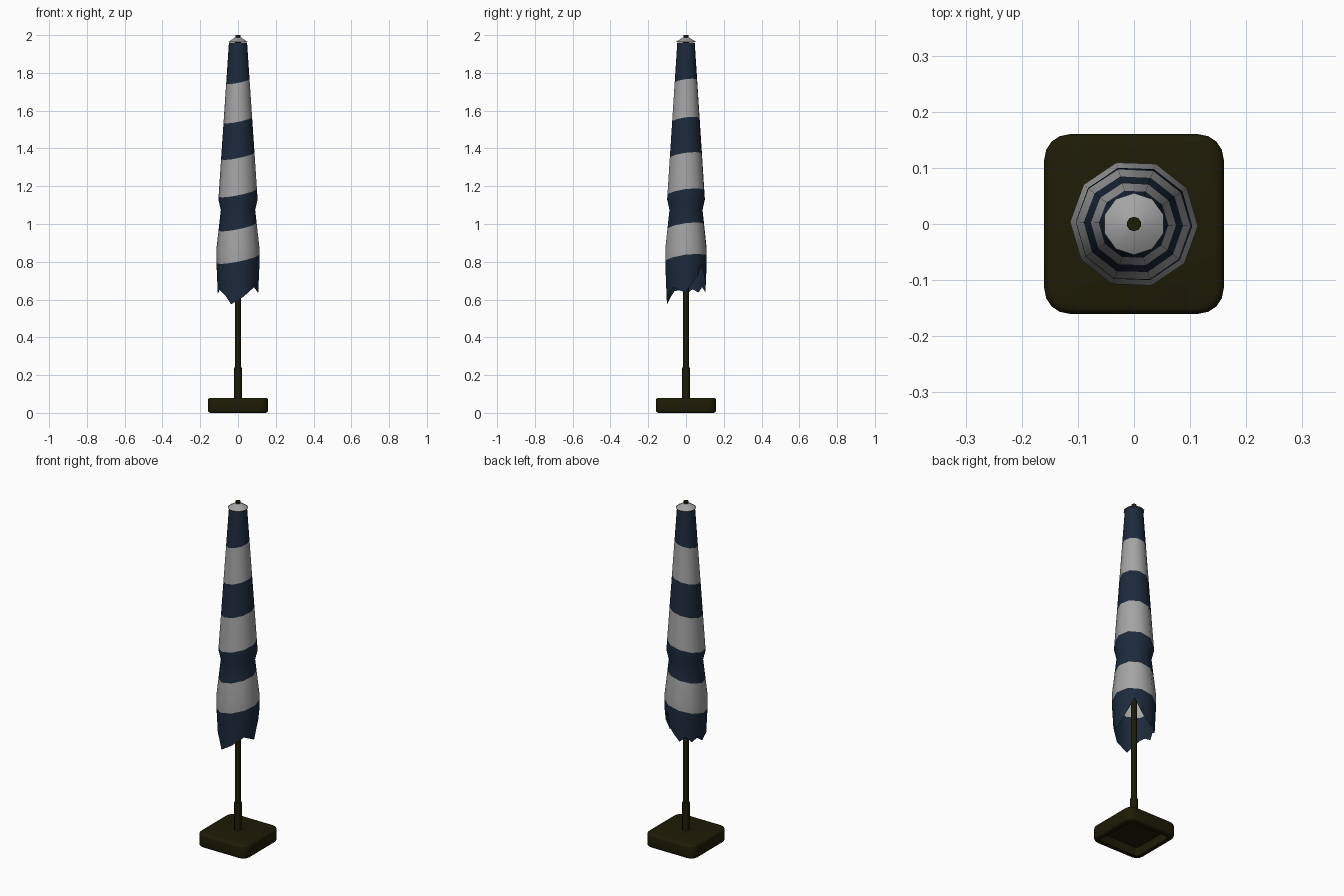
import bpy, bmesh, math
from mathutils import Vector

if "Cube" in bpy.data.objects:
    bpy.data.objects.remove(bpy.data.objects["Cube"])


def material(name, rgb):
    m = bpy.data.materials.new(name)
    m.diffuse_color = (*rgb, 1)
    m.use_nodes = True
    m.node_tree.nodes["Principled BSDF"].inputs["Base Color"].default_value = m.diffuse_color
    return m


NAVY = material("navy cloth", (0.012, 0.023, 0.045))
WHITE = material("white cloth", (0.37, 0.37, 0.37))
DARK = material("dark metal", (0.0125, 0.0115, 0.002))


def finish(bm, name, mats, angle=40):
    me = bpy.data.meshes.new(name)
    bm.to_mesh(me)
    bm.free()
    ob = bpy.data.objects.new(name, me)
    bpy.context.collection.objects.link(ob)
    for m in mats:
        me.materials.append(m)
    bpy.ops.object.select_all(action='DESELECT')
    ob.select_set(True)
    bpy.context.view_layer.objects.active = ob
    bpy.ops.object.shade_smooth_by_angle(angle=math.radians(angle))
    return ob


def frustum(name, mat, r1, r2, z1, z2, sides):
    bm = bmesh.new()
    bmesh.ops.create_cone(bm, cap_ends=True, segments=sides, radius1=r1, radius2=r2, depth=z2 - z1)
    bmesh.ops.translate(bm, verts=bm.verts, vec=(0, 0, (z1 + z2) / 2))
    return finish(bm, name, [mat])


# Base: rounded square block, hollow underneath
bm = bmesh.new()
bmesh.ops.create_cube(bm, size=1)
bmesh.ops.scale(bm, verts=bm.verts, vec=(0.32, 0.32, 0.08))
bmesh.ops.translate(bm, verts=bm.verts, vec=(0, 0, 0.04))
upright = [e for e in bm.edges if abs(e.verts[0].co.z - e.verts[1].co.z) > 0.01]
bmesh.ops.bevel(bm, geom=upright, offset=0.045, segments=4, profile=0.5, affect='EDGES')
rims = [e for e in bm.edges if abs(e.verts[0].co.z - e.verts[1].co.z) < 0.001]
bmesh.ops.bevel(bm, geom=rims, offset=0.014, segments=3, profile=0.5, affect='EDGES')
bm.normal_update()
bottom = min(bm.faces, key=lambda f: f.calc_center_median().z)
bmesh.ops.inset_region(bm, faces=[bottom], thickness=0.018)
hollow = bmesh.ops.extrude_face_region(bm, geom=[bottom])
bmesh.ops.translate(bm, verts=[v for v in hollow["geom"] if isinstance(v, bmesh.types.BMVert)],
                    vec=(0, 0, 0.05))
if bottom.is_valid:
    bmesh.ops.delete(bm, geom=[bottom], context='FACES_ONLY')
bmesh.ops.recalc_face_normals(bm, faces=bm.faces)
finish(bm, "base", [DARK])

# Pole, sleeve, top cap and knob
frustum("pole", DARK, 0.015, 0.015, 0.07, 1.98, 12)
frustum("pole_sleeve", DARK, 0.020, 0.020, 0.07, 0.24, 12)
cap = frustum("top_cap", WHITE, 0.055, 0.016, 1.963, 1.988, 10)
frustum("top_knob", DARK, 0.013, 0.013, 1.98, 2.0, 10)

# Canopy: folded ten-sided cloth with a tie pinch and a ragged hem
rings = [(1.962, 0.048), (1.13, 0.104), (1.075, 0.091), (0.87, 0.114), (0.79, 0.114)]
# hem heights, alternating corner and mid-panel
hem = [0.635, 0.68, 0.72, 0.785, 0.71, 0.67, 0.64, 0.665, 0.637, 0.655,
       0.63, 0.65, 0.645, 0.615, 0.575, 0.595, 0.615, 0.64, 0.665, 0.65]
N = len(hem)
bm = bmesh.new()


def ring_verts(radius, heights):
    out = []
    for i, z in enumerate(heights):
        a = math.radians(-2 + 18 * i)
        r = radius * (math.cos(math.radians(18)) if i % 2 else 1)
        out.append(bm.verts.new((r * math.cos(a), r * math.sin(a), z)))
    return out


loops = [ring_verts(r, [z] * N) for z, r in rings] + [ring_verts(0.107, hem)]
for top, low in zip(loops, loops[1:]):
    for i in range(N):
        j = (i + 1) % N
        bm.faces.new((low[i], low[j], top[j], top[i]))

# Stripes: slice along tilted planes, then colour each band
tilt = Vector((-0.2, -0.13, 1))
cuts = [1.755, 1.55, 1.36, 1.165, 0.985, 0.815]
for z in cuts:
    bmesh.ops.bisect_plane(bm, geom=bm.verts[:] + bm.edges[:] + bm.faces[:],
                           plane_co=(0, 0, z), plane_no=tilt)
for f in bm.faces:
    h = f.calc_center_median().dot(tilt)
    f.material_index = sum(h < z for z in cuts) % 2
finish(bm, "canopy", [NAVY, WHITE])
